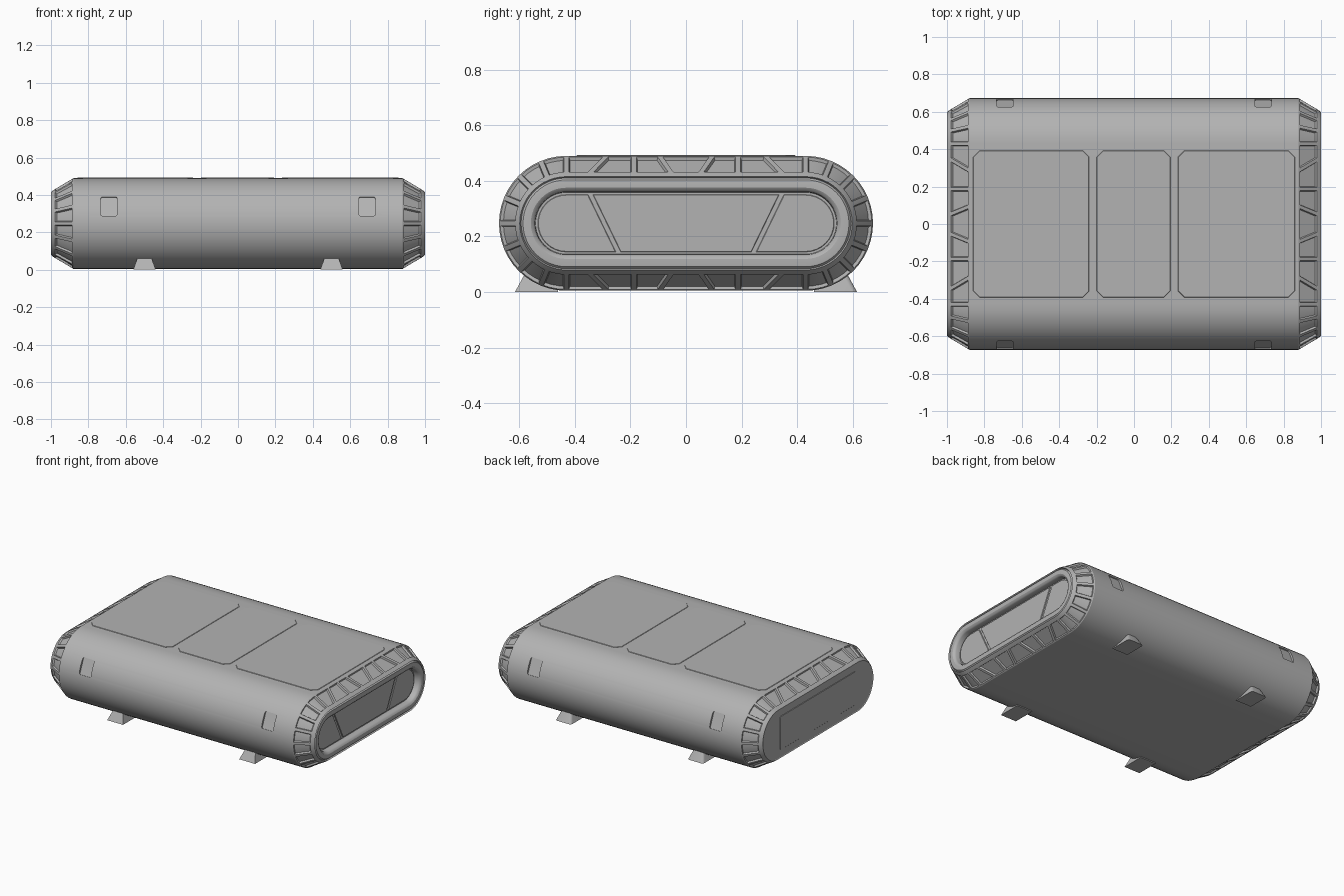
import bpy, bmesh, math
from mathutils import Vector, Matrix

if "Cube" in bpy.data.objects:
    bpy.data.objects.remove(bpy.data.objects["Cube"])

grey = bpy.data.materials.new("neutral_grey")
grey.use_nodes = True
GREY = (0.45, 0.45, 0.45, 1)
grey.diffuse_color = GREY
grey.node_tree.nodes["Principled BSDF"].inputs["Base Color"].default_value = GREY

R, HALF, MID = 0.2425, 0.43, 0.247   # stadium radius, half straight length, centre height
SEGS, PER_CELL = 24, 3


def finish(name, bm, angle=30):
    bmesh.ops.recalc_face_normals(bm, faces=bm.faces)
    mesh = bpy.data.meshes.new(name)
    bm.to_mesh(mesh)
    bm.free()
    obj = bpy.data.objects.new(name, mesh)
    bpy.context.collection.objects.link(obj)
    mesh.materials.append(grey)
    smooth(obj, angle)
    return obj


def smooth(obj, angle=30):
    bpy.ops.object.select_all(action="DESELECT")
    obj.select_set(True)
    bpy.context.view_layer.objects.active = obj
    bpy.ops.object.shade_smooth_by_angle(angle=math.radians(angle))


def prism(name, points, place, low, high, bevel=0.0):
    """Extrude a 2D outline; place(u, v, w) maps it into the model."""
    bm = bmesh.new()
    rings = [[bm.verts.new(place(u, v, w)) for u, v in points] for w in (low, high)]
    bm.faces.new(rings[0])
    top = bm.faces.new(rings[1])
    n = len(points)
    for i in range(n):
        j = (i + 1) % n
        bm.faces.new((rings[0][i], rings[0][j], rings[1][j], rings[1][i]))
    bmesh.ops.recalc_face_normals(bm, faces=bm.faces)
    if bevel:
        bmesh.ops.bevel(bm, geom=list(top.edges), offset=bevel, segments=1, affect="EDGES")
    return finish(name, bm)


def arc(cx, cy, r, start, end, steps):
    return [(cx + r * math.cos(math.radians(start + (end - start) * k / steps)),
             cy + r * math.sin(math.radians(start + (end - start) * k / steps)))
            for k in range(steps + 1)]


def rounded_rect(w, h, r):
    pts = []
    for sx, sy, a in ((1, 1, 0), (-1, 1, 90), (-1, -1, 180), (1, -1, 270)):
        pts += arc(sx * (w - r), sy * (h - r), r, a, a + 90, 4)
    return pts


# Body: stadium rings lofted along x, with slanted rib positions on the straights
RIBS = [(HALF, 0), (0.285, 1.0), (0.187, 0), (0.095, -0.7)]


def stadium(r):
    shift = min(R - r, 0.062)
    half = [y + slope * shift for y, slope in RIBS]
    run = half + [-y for y in reversed(half)]
    pts = [(y, r) for y in run]
    pts += arc(-HALF, 0, r, 90, 270, SEGS)[1:-1]
    pts += [(-y, -r) for y in run]
    pts += arc(HALF, 0, r, -90, 90, SEGS)[1:-1]
    return pts


rim = [(0.88, R), (0.985, 0.18), (1.0, 0.168)]
plain_end = [(0.997, 0.163)]
framed_end = [(0.991, 0.163), (0.999, 0.156), (1.0, 0.15), (1.0, 0.128),
              (0.994, 0.118), (0.985, 0.113), (0.955, 0.111)]
profile = [(-x, r) for x, r in reversed(rim + plain_end)] + rim + framed_end

bm = bmesh.new()
rings = [[bm.verts.new((x, y, MID + z)) for y, z in stadium(r)] for x, r in profile]
count = len(rings[0])
bands = []
for a, b in zip(rings, rings[1:]):
    bands.append([bm.faces.new((a[j], a[(j + 1) % count], b[(j + 1) % count], b[j]))
                  for j in range(count)])
bm.faces.new(rings[0])
bm.faces.new(rings[-1])
bmesh.ops.recalc_face_normals(bm, faces=bm.faces)

# Recessed cells around both sloping rims
cells, start = [], 0
for total, size in ((7, 1), (SEGS, PER_CELL)) * 2:
    cells += [range(k, k + size) for k in range(start, start + total, size)]
    start += total
sloped = [band for band, (p, q) in zip(bands, zip(profile, profile[1:]))
          if {p[1], q[1]} == {R, 0.18}]
for band in sloped:
    for cell in cells:
        faces = [band[j] for j in cell]
        for thick, depth in ((0.009, 0), (0.004, -0.011)):
            bmesh.ops.inset_region(bm, faces=faces, thickness=thick, depth=depth,
                                   use_even_offset=True, use_boundary=True)
body = finish("body", bm)

# Four shallow rounded pockets cut into the curved long sides
tilt = math.asin(0.094 / R)
for side in (-1, 1):
    for x in (-0.69, 0.69):
        normal = Vector((0, side * math.cos(tilt), math.sin(tilt)))
        up = Vector((0, -side * math.sin(tilt), math.cos(tilt)))
        centre = Vector((x, side * HALF, MID)) + normal * R

        def on_side(u, v, w):
            return centre + Vector((u, 0, 0)) + up * v + normal * w
        cutter = prism("pocket_cutter", rounded_rect(0.044, 0.055, 0.01), on_side, -0.014, 0.05)
        cutter.hide_render = True
        mod = body.modifiers.new("pocket", "BOOLEAN")
        mod.operation, mod.solver, mod.object = "DIFFERENCE", "EXACT", cutter
        bpy.ops.object.select_all(action="DESELECT")
        body.select_set(True)
        bpy.context.view_layer.objects.active = body
        bpy.ops.object.modifier_apply(modifier=mod.name)
        bpy.data.objects.remove(cutter)
smooth(body)

# Three thin top panels with clipped corners
TOP = MID + R
for name, x0, x1 in (("right_top_panel", -0.86, -0.24), ("middle_top_panel", -0.2, 0.195),
                     ("left_top_panel", 0.235, 0.86)):
    c, y = 0.035, 0.393
    outline = [(x0 + c, -y), (x1 - c, -y), (x1, c - y), (x1, y - c),
               (x1 - c, y), (x0 + c, y), (x0, y - c), (x0, c - y)]
    prism(name, outline, lambda u, v, w: (u, v, w), TOP - 0.004, TOP + 0.003, 0.002)

# Panels inside the framed end
face = lambda u, v, w: (w, u, MID + v)
r = 0.103
prism("end_panel_centre", [(-0.335, r), (0.335, r), (0.235, -r), (-0.235, -r)],
      face, 0.95, 0.961, 0.002)
for name, s in (("end_panel_front", -1), ("end_panel_back", 1)):
    outline = [(s * u, v) for u, v in arc(HALF, 0, r, -90, 90, 16)]
    outline += [(s * 0.352, r), (s * 0.252, -r)]
    prism(name, outline, face, 0.95, 0.961, 0.002)

# Rounded cover on the plain end
prism("plain_end_cover", rounded_rect(0.41, 0.115, 0.015), face, -0.99, -1.0, 0.002)

# Four tapered feet tucked under the curved edges
for side, depth_name in ((-1, "front"), (1, "back")):
    for x, width_name in ((-0.5, "right"), (0.5, "left")):
        bm = bmesh.new()
        bmesh.ops.create_cube(bm, size=1)
        for v in bm.verts:
            low, outer = v.co.z < 0, v.co.y > 0
            v.co = (x + math.copysign(0.06 if low else 0.036, v.co.x),
                    side * ((0.615 if low else 0.578) if outer else 0.46),
                    0 if low else 0.068)
        uprights = [e for e in bm.edges if abs(e.verts[0].co.z - e.verts[1].co.z) > 0.01
                    and abs(e.verts[0].co.y) > 0.5]
        bmesh.ops.bevel(bm, geom=uprights, offset=0.015, segments=3, affect="EDGES", profile=0.5)
        finish(f"{depth_name}_{width_name}_foot", bm)
